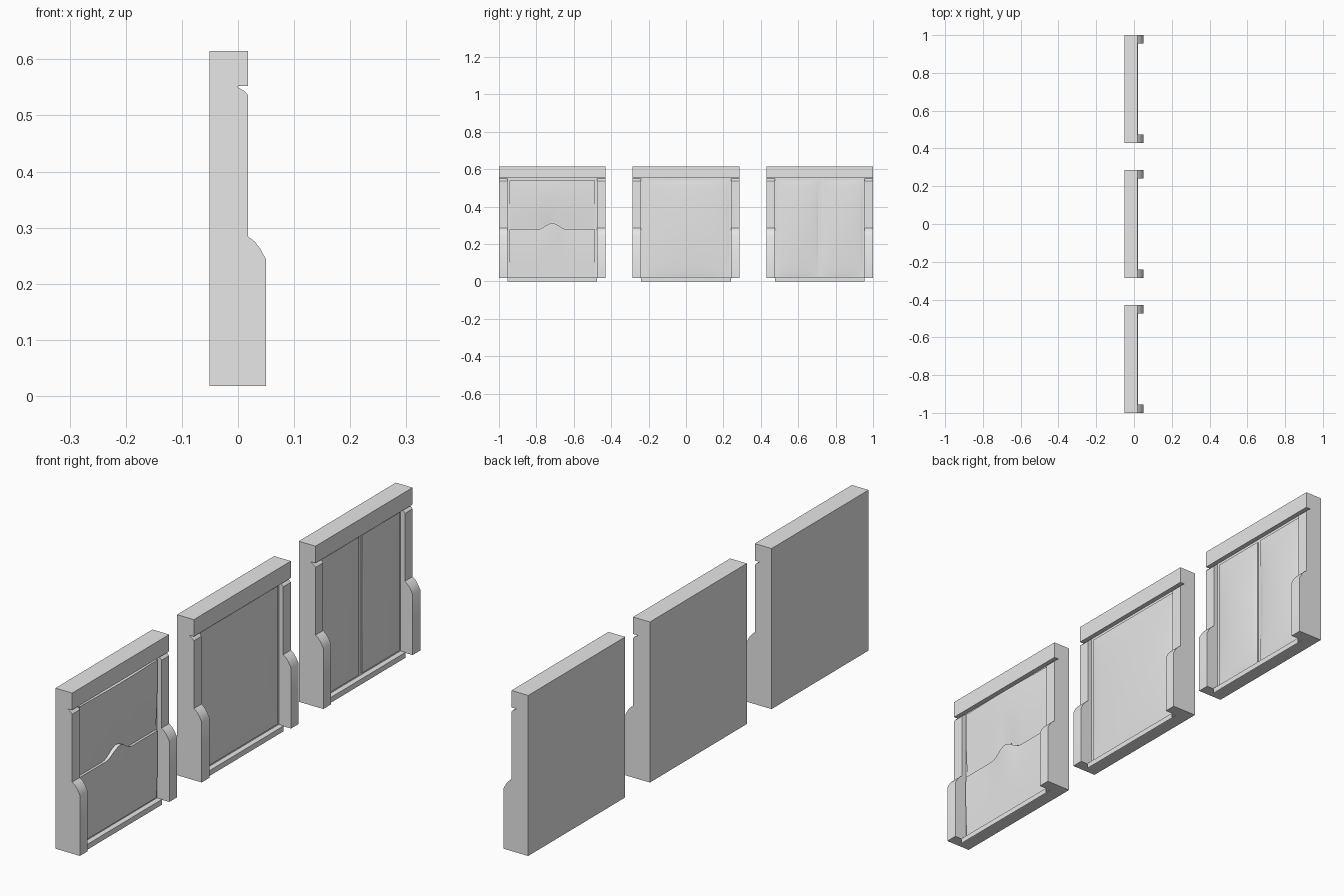
import bpy, bmesh, math

cube = bpy.data.objects.get("Cube")
if cube:
    bpy.data.objects.remove(cube, do_unlink=True)

GREY = 0.8
mat = bpy.data.materials.new("light grey")
mat.use_nodes = True
mat.diffuse_color = (GREY, GREY, GREY, 1)
mat.node_tree.nodes["Principled BSDF"].inputs["Base Color"].default_value = (GREY, GREY, GREY, 1)

# Shared dimensions
HALF = 0.285          # half width of one unit
INNER = 0.24          # half width between the posts
PANEL = 0.229         # half width of the panel area
BACK, FACE, FRONT, LIP = -0.051, 0.0, 0.018, 0.05
BASE, TOP = 0.018, 0.615
LOW, HIGH = 0.027, 0.54


def finish(name, bm, smooth=False, recalc=True):
    if recalc:
        bmesh.ops.recalc_face_normals(bm, faces=bm.faces)
    mesh = bpy.data.meshes.new(name)
    bm.to_mesh(mesh)
    bm.free()
    obj = bpy.data.objects.new(name, mesh)
    bpy.context.collection.objects.link(obj)
    mesh.materials.append(mat)
    if smooth:
        bpy.ops.object.select_all(action='DESELECT')
        obj.select_set(True)
        bpy.context.view_layer.objects.active = obj
        bpy.ops.object.shade_smooth_by_angle(angle=math.radians(35))
    return obj


def extrude(name, profile, y0, y1, closed=True, smooth=False):
    """Sweep an x-z profile along y."""
    bm = bmesh.new()
    a = [bm.verts.new((x, y0, z)) for x, z in profile]
    b = [bm.verts.new((x, y1, z)) for x, z in profile]
    n = len(profile)
    for i in range(n if closed else n - 1):
        j = (i + 1) % n
        bm.faces.new((a[i], a[j], b[j], b[i]))
    if closed:
        bm.faces.new(a)
        bm.faces.new(b[::-1])
    return finish(name, bm, smooth, closed)


def rect(x0, x1, z0, z1):
    return [(x0, z0), (x1, z0), (x1, z1), (x0, z1)]


def panel(name, y0, y1, bottom, top, height, ny=40, nz=32):
    """Soft panel between two edge curves, with a skirt down to the backing."""
    bm = bmesh.new()
    rows = []
    for j in range(nz + 1):
        v = j / nz
        row = []
        for i in range(ny + 1):
            u = i / ny
            y = y0 + (y1 - y0) * u
            z = bottom(y) + (top(y) - bottom(y)) * v
            row.append(bm.verts.new((FACE + height(u, v), y, z)))
        rows.append(row)
    for j in range(nz):
        for i in range(ny):
            bm.faces.new((rows[j][i], rows[j][i + 1], rows[j + 1][i + 1], rows[j + 1][i]))
    rim = [e for e in bm.edges if e.is_boundary]
    skirt = bmesh.ops.extrude_edge_only(bm, edges=rim)
    for item in skirt["geom"]:
        if isinstance(item, bmesh.types.BMVert):
            item.co.x = FACE - 0.003
    return finish(name, bm, True)


def pillow(u, v):
    return 0.004 + 0.009 * (math.sin(math.pi * u) * math.sin(math.pi * v)) ** 0.6


# Post outline: rounded top, straight shaft, rounded shoulder, thicker foot
post_outline = [(FACE, BASE), (LIP, BASE), (LIP, 0.243)]
post_outline += [(LIP - 0.01, 0.262), (LIP - 0.02, 0.275), (FRONT, 0.284)]
post_outline += [(FRONT, 0.536), (0.012, 0.543), (FACE, 0.55)]


def frame(label, yc):
    extrude(label + "_back_board", rect(BACK, FACE, BASE, TOP), yc - HALF, yc + HALF)
    extrude(label + "_header", rect(FACE, FRONT, 0.552, TOP), yc - HALF, yc + HALF)
    for side, s in (("front", -1), ("rear", 1)):
        ends = sorted((yc + s * HALF, yc + s * INNER))
        extrude(label + "_" + side + "_post", post_outline, *ends, smooth=True)
    # Thin folded sill with a hanging apron
    extrude(label + "_sill", [(FACE, 0.02), (0.02, 0.02), (0.02, 0)],
            yc - INNER, yc + INNER, closed=False)


def level(z):
    return lambda y: z


CENTRES = (-0.715, 0.0, 0.715)
for label, yc in zip(("split", "plain", "double"), CENTRES):
    frame(label, yc)

# Split unit: two panels meeting along an arched line
yc = CENTRES[0]


def arch(y):
    d = min(abs(y - yc) / 0.08, 1)
    return 0.277 + 0.017 * (1 + math.cos(math.pi * d))


def upper_height(u, v):
    return 0.002 + 0.012 * math.sin(math.pi * min(v * 0.62, 1)) * (0.6 + 0.4 * math.sin(math.pi * u))


def lower_height(u, v):
    bulge = math.exp(-((u - 0.5) / 0.13) ** 2)
    return 0.005 + 0.005 * math.sin(math.pi * v * 0.7) + 0.006 * bulge * v * v


panel("split_lower_panel", yc - PANEL, yc + PANEL, level(LOW), arch, lower_height)
panel("split_upper_panel", yc - PANEL, yc + PANEL,
      lambda y: arch(y) + 0.005, level(HIGH), upper_height)

# Plain unit: one full panel
panel("plain_panel", -PANEL, PANEL, level(LOW), level(HIGH), pillow)

# Double unit: two upright panels with a gap
yc = CENTRES[2]
for name, s in (("front", -1), ("rear", 1)):
    y0, y1 = sorted((yc + s * PANEL, yc + s * 0.009))
    panel("double_" + name + "_panel", y0, y1, level(LOW), level(HIGH), pillow)
